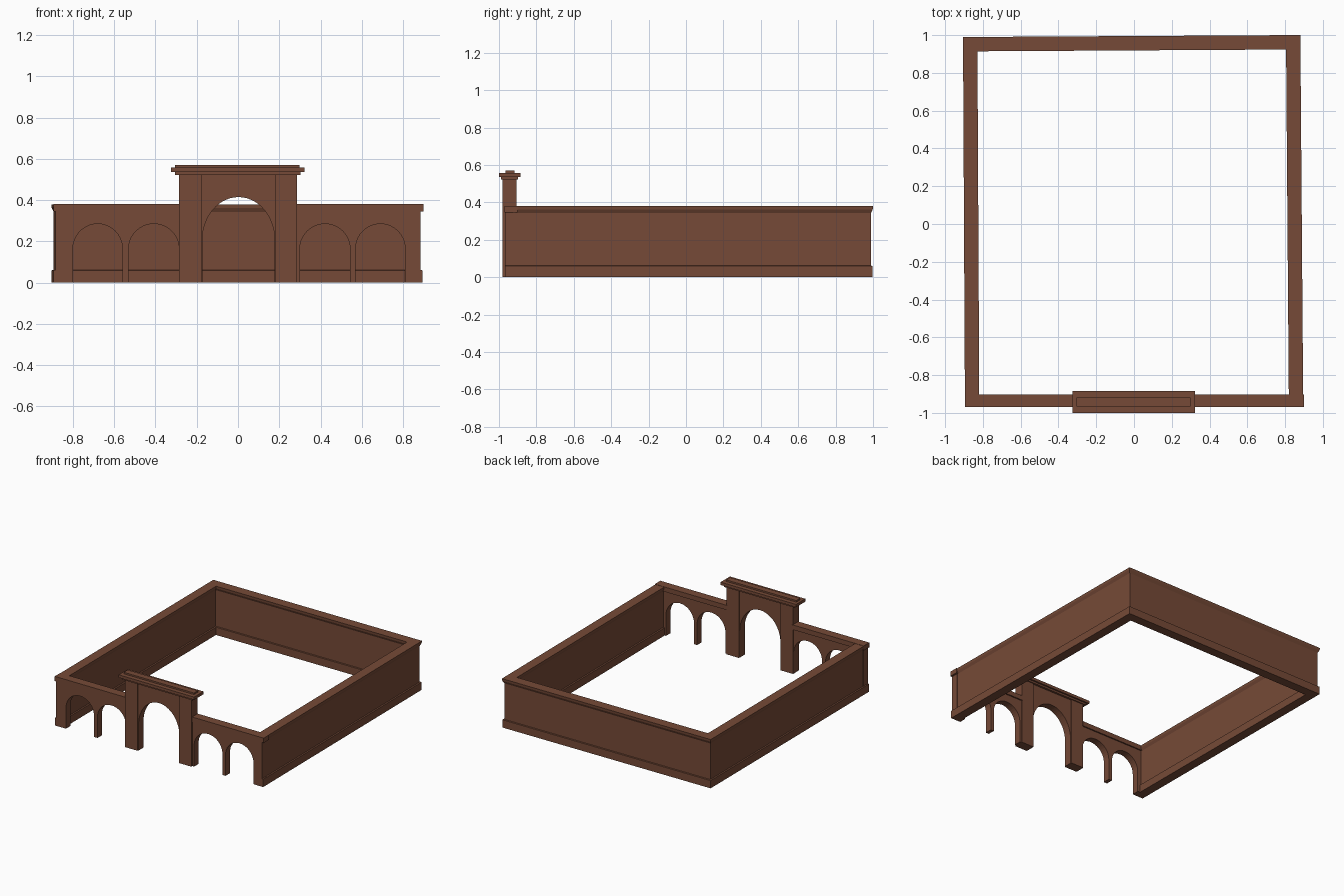
import bpy, bmesh, math
from mathutils import Vector

if "Cube" in bpy.data.objects:
    bpy.data.objects.remove(bpy.data.objects["Cube"])

brown = bpy.data.materials.new("brown brick")
brown.diffuse_color = (0.18, 0.068, 0.038, 1)
brown.use_nodes = True
brown.node_tree.nodes["Principled BSDF"].inputs["Base Color"].default_value = brown.diffuse_color


def finish(bm, name):
    bmesh.ops.recalc_face_normals(bm, faces=bm.faces)
    me = bpy.data.meshes.new(name)
    bm.to_mesh(me)
    bm.free()
    me.materials.append(brown)
    ob = bpy.data.objects.new(name, me)
    bpy.context.collection.objects.link(ob)
    return ob


def box(name, x0, x1, y0, y1, z0, z1):
    slab(name, [(x0, z0), (x1, z0), (x1, z1), (x0, z1)], y0, y1)


def slab(name, outline, y0, y1):
    """Outline in x,z given depth along y."""
    bm = bmesh.new()
    f = bm.faces.new([bm.verts.new((x, y0, z)) for x, z in outline])
    r = bmesh.ops.extrude_face_region(bm, geom=[f])
    vs = [g for g in r["geom"] if isinstance(g, bmesh.types.BMVert)]
    bmesh.ops.translate(bm, verts=vs, vec=(0, y1 - y0, 0))
    bmesh.ops.triangulate(bm, faces=[g for g in bm.faces if len(g.verts) > 4])
    finish(bm, name)


def arched(x0, x1, top, arches, n=20):
    """Wall outline with openings (left, right, spring, apex) down to the ground."""
    pts = [(x0, 0)]
    for a, b, spring, apex in arches:
        pts.append((a, 0))
        for i in range(n + 1):
            t = math.pi * (1 - i / n)
            pts.append(((a + b) / 2 + (b - a) / 2 * math.cos(t),
                        spring + (apex - spring) * math.sin(t)))
        pts.append((b, 0))
    return pts + [(x1, 0), (x1, top), (x0, top)]


def wall_sweep(name, path, half):
    """Sweep a symmetric wall section along a mitred path."""
    section = half + [(-o, z) for o, z in reversed(half)]
    path = [Vector(p) for p in path]
    bm = bmesh.new()
    rings = []
    for i, p in enumerate(path):
        dirs = []
        if i > 0:
            dirs.append((p - path[i - 1]).normalized())
        if i < len(path) - 1:
            dirs.append((path[i + 1] - p).normalized())
        ns = [Vector((-d.y, d.x)) for d in dirs]
        m = sum(ns, Vector((0, 0))).normalized()
        m = m / m.dot(ns[0])
        rings.append([bm.verts.new((p.x + m.x * o, p.y + m.y * o, z)) for o, z in section])
    k = len(section)
    for a, b in zip(rings, rings[1:]):
        for j in range(k):
            bm.faces.new((a[j], a[(j + 1) % k], b[(j + 1) % k], b[j]))
    bm.faces.new(rings[0])
    bm.faces.new(rings[-1])
    finish(bm, name)


# side and back walls with plinth and coping
wall_sweep("enclosure_wall",
           [(-0.857, -0.968), (-0.867, 0.952), (0.843, 0.962), (0.858, -0.968)],
           [(0.036, 0), (0.036, 0.06), (0.026, 0.062), (0.026, 0.342),
            (0.036, 0.362), (0.038, 0.38)])

# front arcades on both sides of the gate
slab("arcade_left", arched(-0.885, -0.27, 0.38,
     [(-0.80, -0.56, 0.165, 0.285), (-0.53, -0.286, 0.165, 0.285)]), -0.967, -0.912)
slab("arcade_right", arched(0.27, 0.885, 0.38,
     [(0.30, 0.543, 0.165, 0.285), (0.57, 0.81, 0.165, 0.285)]), -0.967, -0.912)
for side, x0, x1 in (("left", -0.895, -0.28), ("right", 0.28, 0.90)):
    box("arcade_coping_" + side, x0, x1, -0.97, -0.902, 0.345, 0.382)

# gate: pillars, recessed arch panel, stepped cornice
box("gate_pillar_left", -0.285, -0.177, -0.98, -0.905, 0, 0.525)
box("gate_pillar_right", 0.18, 0.285, -0.98, -0.905, 0, 0.525)
slab("gate_arch", arched(-0.18, 0.183, 0.525, [(-0.173, 0.178, 0.205, 0.415)], 28),
     -0.972, -0.913)
box("gate_cornice_lower", -0.305, 0.303, -0.988, -0.897, 0.522, 0.538)
box("gate_cornice_wide", -0.325, 0.323, -1.0, -0.885, 0.536, 0.558)
box("gate_cap", -0.305, 0.298, -0.966, -0.918, 0.555, 0.57)
